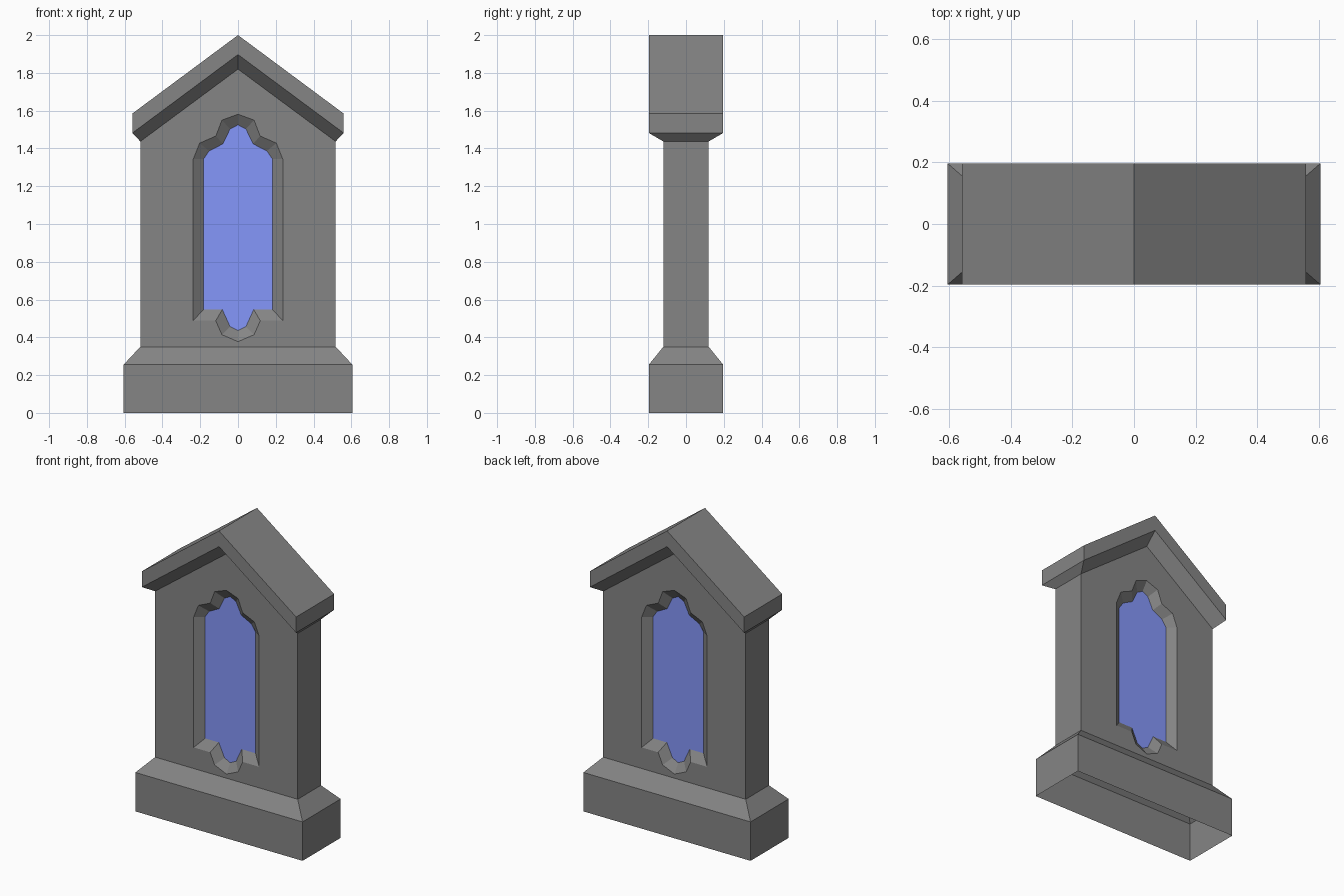
import bpy

if "Cube" in bpy.data.objects:
    bpy.data.objects.remove(bpy.data.objects["Cube"])

# Main dimensions: wall half width / depth, overhang depth, roof half width
W, D, OD, RW = 0.517, 0.12, 0.197, 0.559
GLASS_Y = -0.08


def material(name, r, g, b):
    mat = bpy.data.materials.new(name)
    mat.diffuse_color = (r, g, b, 1)
    mat.use_nodes = True
    mat.node_tree.nodes["Principled BSDF"].inputs["Base Color"].default_value = mat.diffuse_color
    return mat


stone = material("dark_stone", 0.235, 0.235, 0.235)
blue = material("blue_glass", 0.235, 0.313, 0.96)


def strip(lower, upper):
    """Quads between two point paths of equal length."""
    return [(lower[i], lower[i + 1], upper[i + 1], upper[i]) for i in range(len(lower) - 1)]


def corner(w, d, z, z_mid=None):
    """Quarter outline: front centre, front corner, side centre."""
    return [(0, -d, z if z_mid is None else z_mid), (w, -d, z), (w, 0, z)]


def at_y(points, y):
    return [(x, y, z) for x, z in points]


def quarter(name, faces, mat=stone):
    """Mesh of the front right quarter, mirrored across x and y."""
    verts, index, polys = [], {}, []
    for face in faces:
        for p in face:
            if p not in index:
                index[p] = len(verts)
                verts.append(p)
        polys.append([index[p] for p in face])
    mesh = bpy.data.meshes.new(name)
    mesh.from_pydata(verts, [], polys)
    mesh.materials.append(mat)
    obj = bpy.data.objects.new(name, mesh)
    bpy.context.collection.objects.link(obj)
    mirror = obj.modifiers.new("mirror", 'MIRROR')
    mirror.use_axis = (True, True, False)
    return obj


# Half outlines of the window, top to bottom
outer = [(0, 1.581), (0.085, 1.55), (0.117, 1.466), (0.203, 1.428), (0.237, 1.343),
         (0.237, 0.488), (0.118, 0.488), (0.085, 0.414), (0, 0.377)]
inner = [(0, 1.525), (0.042, 1.503), (0.08, 1.424), (0.153, 1.387), (0.183, 1.343),
         (0.183, 0.547), (0.083, 0.547), (0.042, 0.457), (0, 0.436)]

# Plinth with sloped top, open underneath
base_rings = [corner(0.606, OD, 0), corner(0.606, OD, 0.255), corner(W, D, 0.35)]
quarter("plinth", strip(base_rings[0], base_rings[1]) + strip(base_rings[1], base_rings[2]))

# Gabled wall with window opening, and bevelled window surround
front = at_y([(0, 0.35), (W, 0.35), (W, 1.437), (0, 1.82)] + outer, -D)
side = strip([(W, -D, 0.35), (W, 0, 0.35)], [(W, -D, 1.437), (W, 0, 1.437)])
surround = strip(at_y(inner, GLASS_Y), at_y(outer, -D))
quarter("wall", [front] + side + surround)

# Roof: sloped soffit, fascia, then top slope
roof_rings = [corner(W, D, 1.437, 1.82), corner(RW, OD, 1.482, 1.897), corner(RW, OD, 1.585, 2.0)]
ridge = [(0, 0, 2.0), (RW, 0, 1.585)]
quarter("roof", strip(roof_rings[0], roof_rings[1]) + strip(roof_rings[1], roof_rings[2])
        + strip(roof_rings[2][:2], ridge))

# Blue window panes, front and back
quarter("window_pane", [at_y(inner[::-1], GLASS_Y)], blue)
